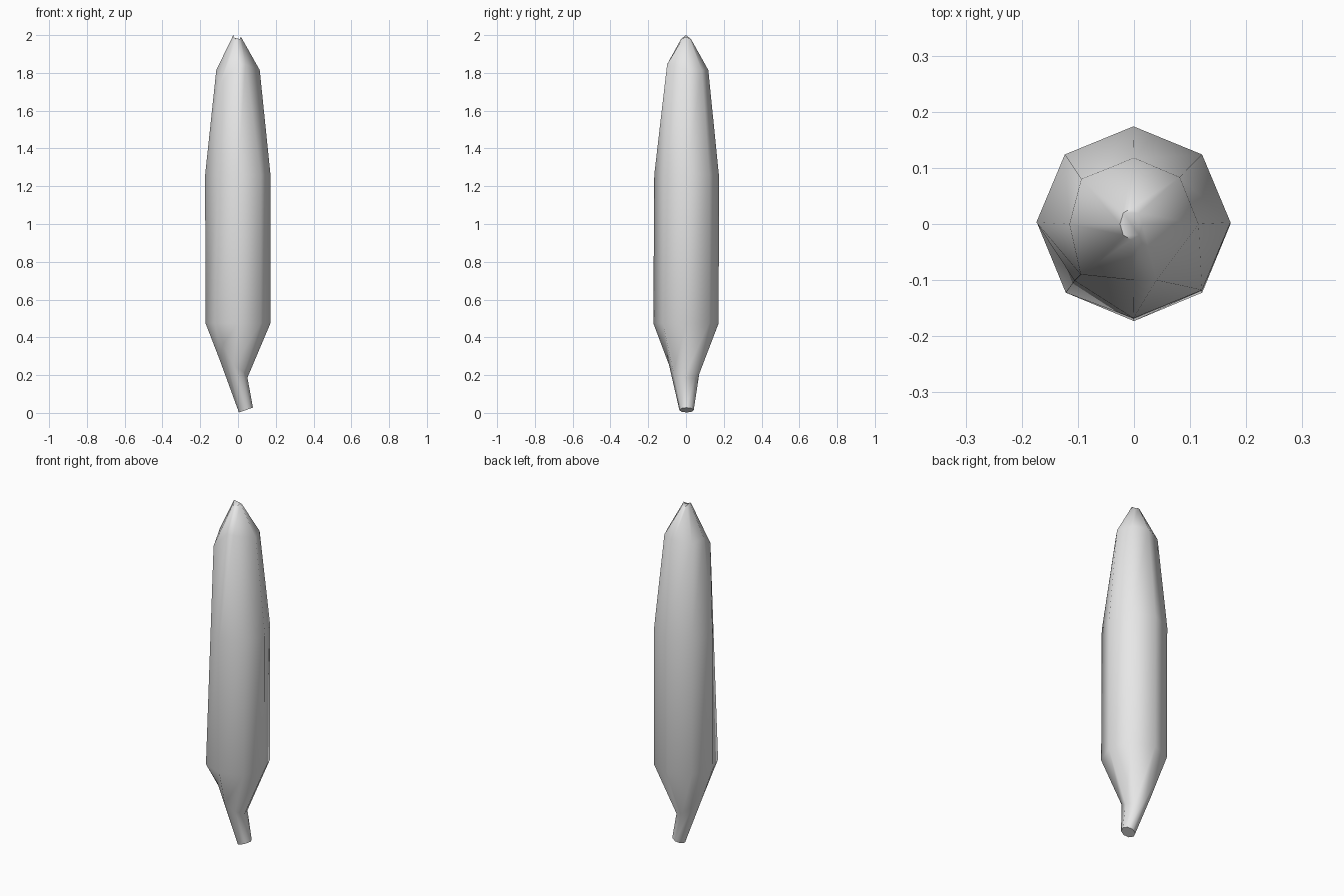
import bpy, bmesh
from math import cos, sin, pi, radians

SIDES = 8  # vertex order: +x, +x+y, +y, -x+y, -x, -x-y, -y, +x-y

cube = bpy.data.objects.get("Cube")
if cube:
    bpy.data.objects.remove(cube, do_unlink=True)

skin = bpy.data.materials.new("pale_grey")
skin.use_nodes = True
grey = (0.8, 0.8, 0.8, 1)
skin.diffuse_color = grey
skin.node_tree.nodes["Principled BSDF"].inputs["Base Color"].default_value = grey


def ring(center, rx, ry, slope_x=0, slope_y=0, ridge=0, moved=None):
    """Octagonal section that can lean, bow along y and have single corners moved."""
    points = []
    for i in range(SIDES):
        dx, dy = rx * cos(2 * pi * i / SIDES), ry * sin(2 * pi * i / SIDES)
        z = center[2] + slope_x * dx + slope_y * dy - ridge * abs(dy)
        points.append((center[0] + dx, center[1] + dy, z))
    for i, p in (moved or {}).items():
        points[i] = p
    return points


# Sections from the bent stem at the bottom up to the blunt tip
sections = [
    ring((0.042, 0.003, 0.015), 0.037, 0.038, slope_x=0.35),
    ring((-0.022, -0.01, 0.23), 0.072, 0.08, slope_x=-0.6, slope_y=-0.3,
         moved={5: (-0.082, -0.075, 0.36)}),
    ring((0, 0, 0.475), 0.172, 0.173),
    ring((-0.001, 0.003, 1.26), 0.173, 0.171,
         moved={5: (-0.106, -0.101, 1.26)}),
    ring((0, 0, 1.815), 0.115, 0.118,
         moved={3: (-0.094, 0.08, 1.8), 5: (-0.095, -0.09, 1.745),
                6: (0.0, -0.1, 1.845), 7: (0.04, -0.1, 1.845)}),
    ring((-0.005, 0, 1.996), 0.02, 0.028, slope_x=-0.2, ridge=0.7),
]

# Skin the sections into one closed body
bm = bmesh.new()
loops = [[bm.verts.new(p) for p in s] for s in sections]
for low, high in zip(loops, loops[1:]):
    for i in range(SIDES):
        j = (i + 1) % SIDES
        bm.faces.new((low[i], low[j], high[j], high[i]))
bm.faces.new(loops[0][::-1])
bm.faces.new(loops[-1])
bmesh.ops.recalc_face_normals(bm, faces=bm.faces)

mesh = bpy.data.meshes.new("pod_body")
bm.to_mesh(mesh)
bm.free()
mesh.materials.append(skin)
body = bpy.data.objects.new("pod_body", mesh)
bpy.context.collection.objects.link(body)

# Soft shading, with only the cut stem end kept crisp
bpy.ops.object.select_all(action='DESELECT')
body.select_set(True)
bpy.context.view_layer.objects.active = body
bpy.ops.object.shade_smooth_by_angle(angle=radians(62))
